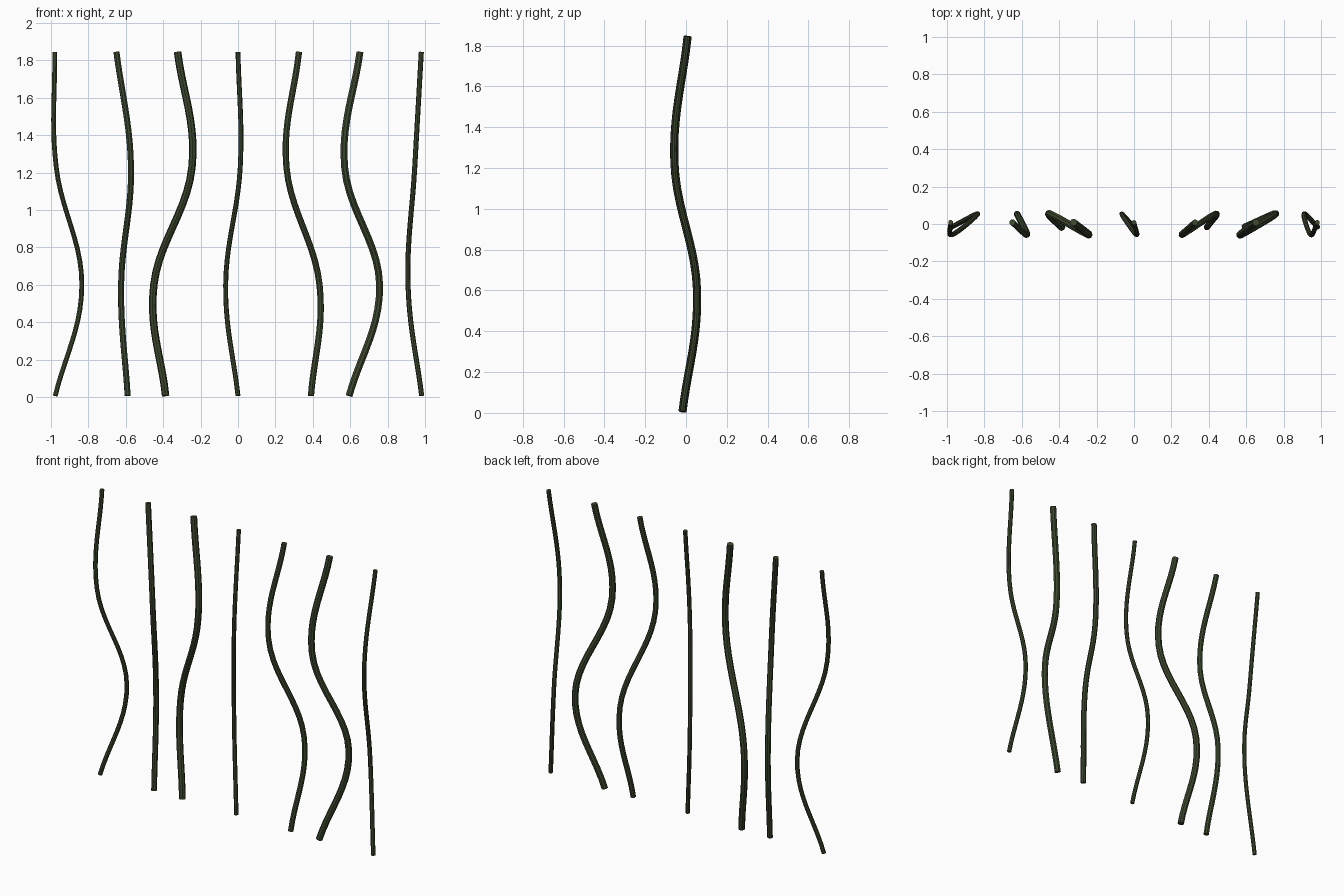
import bpy
from mathutils import Vector

if "Cube" in bpy.data.objects:
    bpy.data.objects.remove(bpy.data.objects["Cube"])

mat = bpy.data.materials.new("dark_green")
mat.diffuse_color = (0.045, 0.063, 0.027, 1)
mat.use_nodes = True
mat.node_tree.nodes["Principled BSDF"].inputs["Base Color"].default_value = mat.diffuse_color

# Heights and depths shared by every stem
HEIGHTS = (0.007, 0.60, 1.23, 1.845)
DEPTHS = (-0.017, 0.054, -0.057, 0.008)

# Radius and the four x positions of each stem, left to right
STEMS = [
    (0.0135, (-0.977, -0.835, -0.972, -0.980)),
    (0.0170, (-0.590, -0.625, -0.572, -0.650)),
    (0.0200, (-0.387, -0.450, -0.246, -0.323)),
    (0.0130, (0.000, -0.066, 0.012, 0.000)),
    (0.0170, (0.390, 0.436, 0.259, 0.326)),
    (0.0200, (0.594, 0.757, 0.570, 0.652)),
    (0.0135, (0.982, 0.909, 0.945, 0.980)),
]


def stem(name, radius, xs):
    pts = [Vector(p) for p in zip(xs, DEPTHS, HEIGHTS)]
    curve = bpy.data.curves.new(name, 'CURVE')
    curve.dimensions = '3D'
    curve.bevel_depth = radius
    curve.bevel_resolution = 2
    curve.resolution_u = 10
    curve.use_fill_caps = True
    spline = curve.splines.new('BEZIER')
    spline.bezier_points.add(len(pts) - 1)
    for i, (bp, p) in enumerate(zip(spline.bezier_points, pts)):
        before, after = pts[max(i - 1, 0)], pts[min(i + 1, len(pts) - 1)]
        end = i in (0, len(pts) - 1)
        handle = (after - before) * (0.36 if end else 0.19)
        bp.handle_left_type = bp.handle_right_type = 'FREE'
        bp.co = p
        bp.handle_left = p - handle
        bp.handle_right = p + handle
    ob = bpy.data.objects.new(name, curve)
    bpy.context.collection.objects.link(ob)
    bpy.ops.object.select_all(action='DESELECT')
    ob.select_set(True)
    bpy.context.view_layer.objects.active = ob
    bpy.ops.object.convert(target='MESH')
    ob = bpy.context.object
    ob.data.materials.clear()
    ob.data.materials.append(mat)
    bpy.ops.object.shade_smooth_by_angle()


for n, (radius, xs) in enumerate(STEMS, 1):
    stem(f"wavy_stem_{n}", radius, xs)
